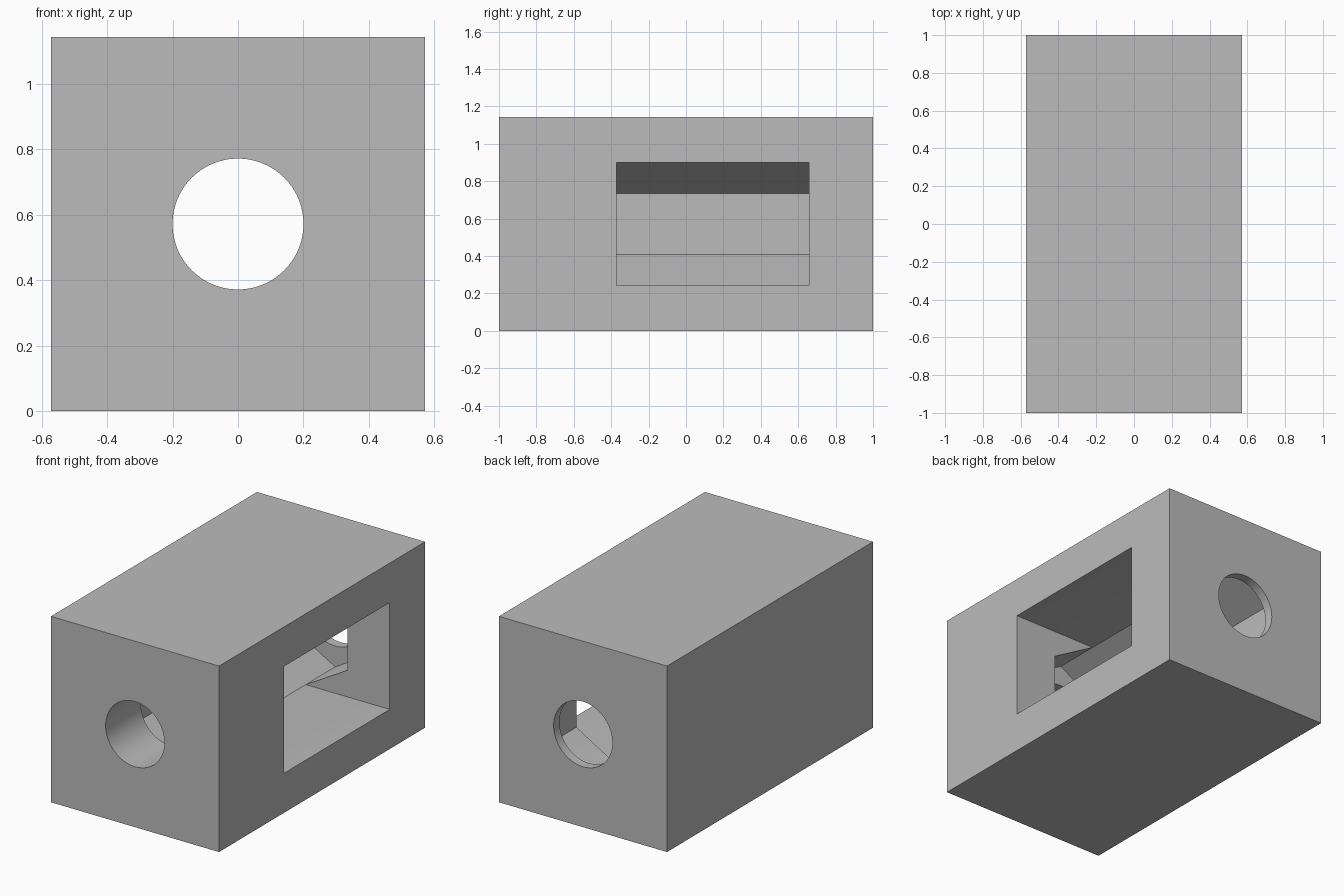
import bpy
from math import cos, sin, pi

old = bpy.data.objects.get("Cube")
if old:
    bpy.data.objects.remove(old, do_unlink=True)

UNIT = 2 / 35
SIDE = 20 * UNIT
MID = SIDE / 2
HEX_R = 5.75 * UNIT
HOLE_R = 3.5 * UNIT

grey = bpy.data.materials.new("plain grey")
grey.use_nodes = True
colour = (0.5, 0.5, 0.5, 1)
grey.diffuse_color = colour
grey.node_tree.nodes["Principled BSDF"].inputs["Base Color"].default_value = colour


def prism(name, profile, y0, y1):
    """Extrude an anticlockwise x/z profile from y0 to y1."""
    n = len(profile)
    verts = [(x, y, z) for y in (y0, y1) for x, z in profile]
    faces = [tuple(range(n)), tuple(reversed(range(n, 2 * n)))]
    faces += [(i, i + n, (i + 1) % n + n, (i + 1) % n) for i in range(n)]
    mesh = bpy.data.meshes.new(name)
    mesh.from_pydata(verts, [], faces)
    mesh.materials.append(grey)
    obj = bpy.data.objects.new(name, mesh)
    bpy.context.collection.objects.link(obj)
    return obj


def rectangle(x0, x1, z0, z1):
    return [(x0, z0), (x1, z0), (x1, z1), (x0, z1)]


def polygon(sides, radius):
    """Regular polygon with a corner pointing straight up."""
    angles = [pi / 2 + 2 * pi * i / sides for i in range(sides)]
    return [(radius * cos(a), MID + radius * sin(a)) for a in angles]


# Solid block
block = prism("block", rectangle(-MID, MID, 0, SIDE), -1, 1)

# Hexagonal chamber, side window and round bore through both ends
half = HEX_R - 0.0005
cutters = [
    prism("chamber_cutter", polygon(6, HEX_R), -1 + 6 * UNIT, 1 - UNIT),
    prism("window_cutter", rectangle(0, SIDE, MID - half, MID + half),
          -1 + 11 * UNIT, 1 - 6 * UNIT),
    prism("bore_cutter", polygon(96, HOLE_R), -1.1, 1.1),
]

bpy.ops.object.select_all(action='DESELECT')
bpy.context.view_layer.objects.active = block
block.select_set(True)
for cutter in cutters:
    cutter.hide_render = True
    mod = block.modifiers.new(cutter.name, 'BOOLEAN')
    mod.operation = 'DIFFERENCE'
    mod.solver = 'EXACT'
    mod.object = cutter
    bpy.ops.object.modifier_apply(modifier=mod.name)
    bpy.data.objects.remove(cutter, do_unlink=True)

# Round bore, crisp edges
bpy.ops.object.shade_smooth_by_angle(angle=pi / 6)
